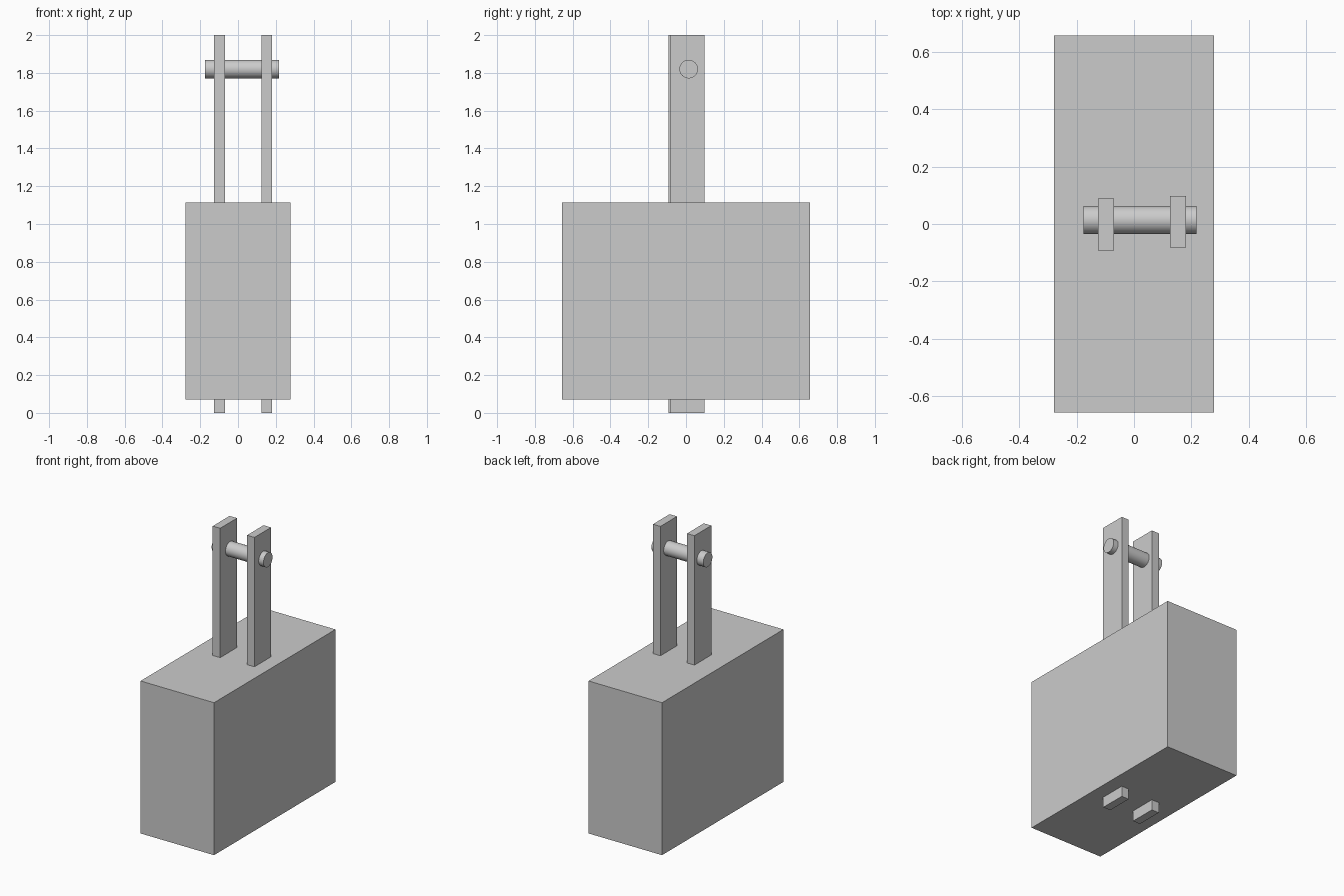
import bpy
import math

if "Cube" in bpy.data.objects:
    bpy.data.objects.remove(bpy.data.objects["Cube"])


def box(name, x, y, z):
    """Box from (min, max) ranges on each axis."""
    ranges = (x, y, z)
    bpy.ops.mesh.primitive_cube_add(size=1, location=[(a + b) / 2 for a, b in ranges])
    ob = bpy.context.object
    ob.name = name
    ob.scale = [b - a for a, b in ranges]
    bpy.ops.object.transform_apply(location=False, rotation=False, scale=True)
    return ob


# Heavy main block
box("block", (-0.278, 0.278), (-0.656, 0.656), (0.072, 1.115))

# Two flat bars running through the block, slightly offset from each other
for name, x, y in (
    ("left_bar", (-0.126, -0.070), (-0.093, 0.089)),
    ("right_bar", (0.125, 0.181), (-0.081, 0.098)),
):
    box(name, x, y, (0, 2))

# Round pin through the top of both bars
x0, x1 = -0.175, 0.217
bpy.ops.mesh.primitive_cylinder_add(
    vertices=32, radius=0.049, depth=x1 - x0,
    location=((x0 + x1) / 2, 0.014, 1.82), rotation=(0, math.pi / 2, 0))
bpy.context.object.name = "cross_pin"
bpy.ops.object.shade_smooth_by_angle(angle=math.radians(30))
